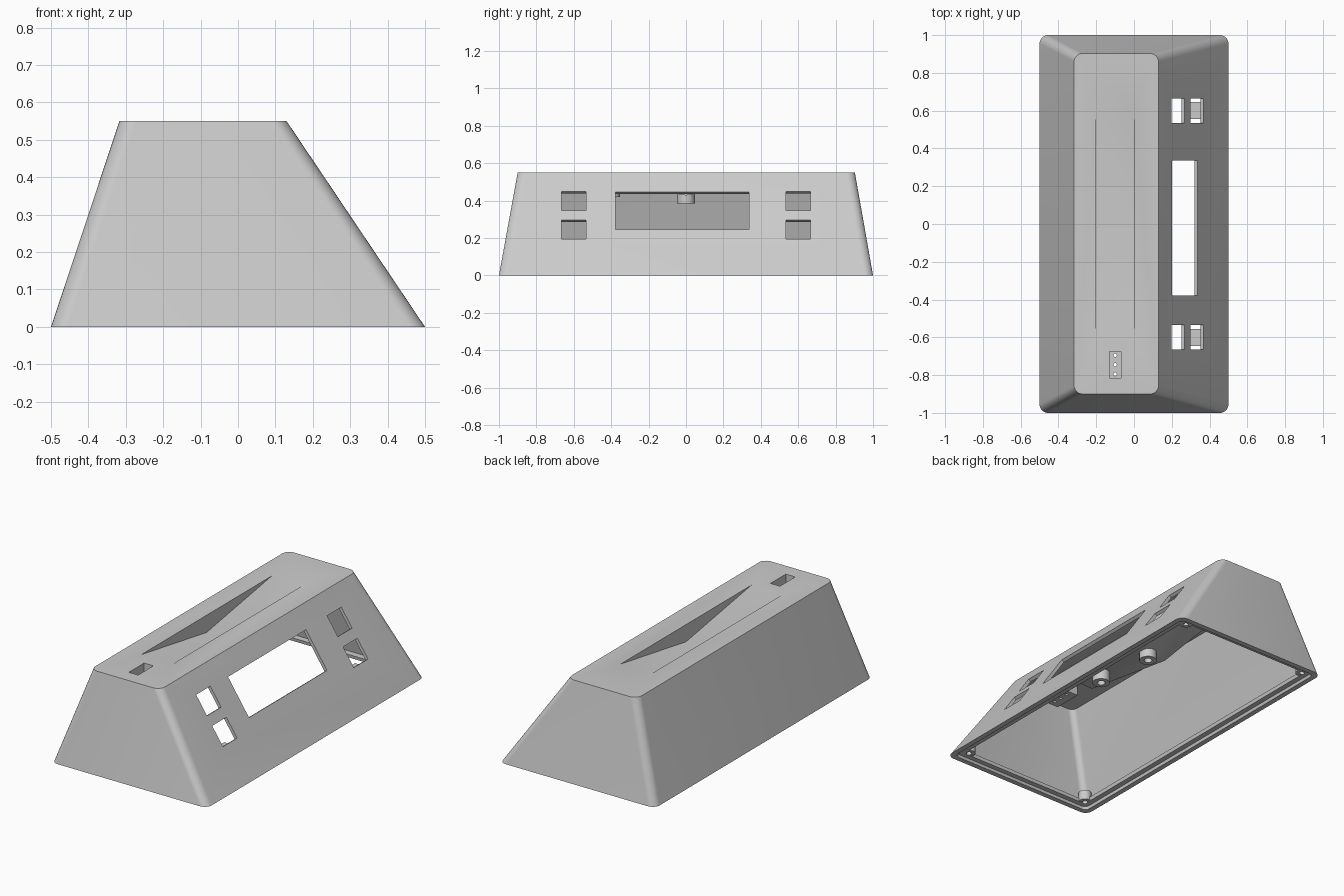
import bpy, bmesh, math
from mathutils import Vector

if "Cube" in bpy.data.objects:
    bpy.data.objects.remove(bpy.data.objects["Cube"])

H = 0.55
grey = bpy.data.materials.new("light grey")
grey.diffuse_color = (0.6, 0.6, 0.6, 1)
grey.use_nodes = True
grey.node_tree.nodes["Principled BSDF"].inputs["Base Color"].default_value = grey.diffuse_color


def make(name, rings):
    """Solid made by joining closed rings of points and capping both ends."""
    bm = bmesh.new()
    loops = [[bm.verts.new(p) for p in ring] for ring in rings]
    n = len(loops[0])
    for a, b in zip(loops, loops[1:]):
        for i in range(n):
            j = (i + 1) % n
            bm.faces.new((a[i], a[j], b[j], b[i]))
    bm.faces.new(loops[0])
    bm.faces.new(loops[-1])
    bmesh.ops.recalc_face_normals(bm, faces=bm.faces)
    me = bpy.data.meshes.new(name)
    bm.to_mesh(me)
    bm.free()
    ob = bpy.data.objects.new(name, me)
    bpy.context.collection.objects.link(ob)
    me.materials.append(grey)
    return ob


def section(z, inset, radius):
    """Rounded rectangle of the tapered housing at height z."""
    f = z / H
    x0, x1 = -0.5 + 0.183 * f + inset, 0.5 - 0.37 * f - inset
    y0, y1 = -1 + 0.1 * f + inset, 1 - 0.097 * f - inset
    pts = []
    for k, (cx, cy) in enumerate(((x1 - radius, y1 - radius), (x0 + radius, y1 - radius),
                                  (x0 + radius, y0 + radius), (x1 - radius, y0 + radius))):
        for i in range(9):
            a = math.pi / 2 * (k + i / 8)
            pts.append((cx + radius * math.cos(a), cy + radius * math.sin(a), z))
    return pts


def taper(name, z0, z1, inset, radius):
    return make(name, [section(z0, inset, radius), section(z1, inset, radius)])


def box(name, x0, x1, y0, y1, z0, z1):
    return make(name, [[(x0, y0, z), (x1, y0, z), (x1, y1, z), (x0, y1, z)] for z in (z0, z1)])


def rod(name, x, y, z0, z1, r, n=24):
    return make(name, [[(x + r * math.cos(2 * math.pi * i / n), y + r * math.sin(2 * math.pi * i / n), z)
                        for i in range(n)] for z in (z0, z1)])


def combine(ob, other, op):
    m = ob.modifiers.new("cut", 'BOOLEAN')
    m.operation, m.solver, m.object = op, 'EXACT', other
    bpy.context.view_layer.objects.active = ob
    bpy.ops.object.modifier_apply(modifier=m.name)
    bpy.data.objects.remove(other, do_unlink=True)


def cut(other):
    combine(housing, other, 'DIFFERENCE')


def add(other):
    combine(housing, other, 'UNION')


# hollow tapered shell with a stepped ledge around the open base
housing = taper("housing", 0, H, 0, 0.045)
cut(taper("cavity", 0.035, 0.53, 0.023, 0.035))
cut(taper("base_opening", -0.02, 0.06, 0.06, 0.03))
cut(taper("lid_recess", -0.02, 0.016, 0.03, 0.03))

# underside of the V cradle and of the connector pocket
add(make("cradle_underside", [[(x, -0.62, 0.54), (x, -0.62, 0.525), (x, 0, 0.428), (x, 0.62, 0.525),
                               (x, 0.62, 0.54)] for x in (-0.22, 0.02)]))
add(box("pocket_underside", -0.15, -0.05, -0.83, -0.66, 0.475, 0.54))

# hanging posts
for y, z in ((0, 0.385), (-0.4, 0.42)):
    add(rod("post", -0.1, y, z, 0.485 if y else 0.44, 0.048))
    cut(rod("post_hole", -0.1, y, z - 0.02, z + 0.025, 0.022))

# screw bosses in the base corners
for x in (-0.425, 0.405):
    for y in (-0.925, 0.925):
        add(rod("boss", x, y, 0.018, 0.075, 0.035))
        cut(rod("boss_hole", x, y, 0.0, 0.06, 0.015))

# V cradle cut in the top
cut(make("cradle", [[(x, -0.6, H), (x, 0, H - 0.1), (x, 0.6, H), (x, 0.6, H + 0.1), (x, -0.6, H + 0.1)]
                    for x in (-0.202, 0.0)]))

# connector pocket with three pin holes
cut(box("pocket", -0.13, -0.07, -0.815, -0.675, 0.495, 0.6))
for y in (-0.795, -0.745, -0.695):
    cut(rod("pin_hole", -0.1, y, 0.44, 0.53, 0.009, 12))

# screen and button openings, cut square to the sloping wall
normal = Vector((H, 0, 0.37)).normalized()


def opening(name, y0, y1, z0, z1):
    def ring(depth):
        return [Vector((0.5 - 0.37 * z / H, y, z)) + normal * depth
                for y, z in ((y0, z0), (y1, z0), (y1, z1), (y0, z1))]
    cut(make(name, [ring(-0.05), ring(0.05)]))


opening("screen_opening", -0.378, 0.337, 0.245, 0.445)
for y in (-0.6, 0.6):
    opening("lower_button", y - 0.065, y + 0.065, 0.195, 0.297)
    opening("upper_button", y - 0.065, y + 0.065, 0.347, 0.45)
    # small shelf inside, below the buttons
    add(box("button_shelf", 0.3, 0.385, y - 0.045, y + 0.045, 0.145, 0.16))

bpy.ops.object.select_all(action='DESELECT')
housing.select_set(True)
bpy.context.view_layer.objects.active = housing
bpy.ops.object.shade_smooth_by_angle(angle=math.radians(30))
